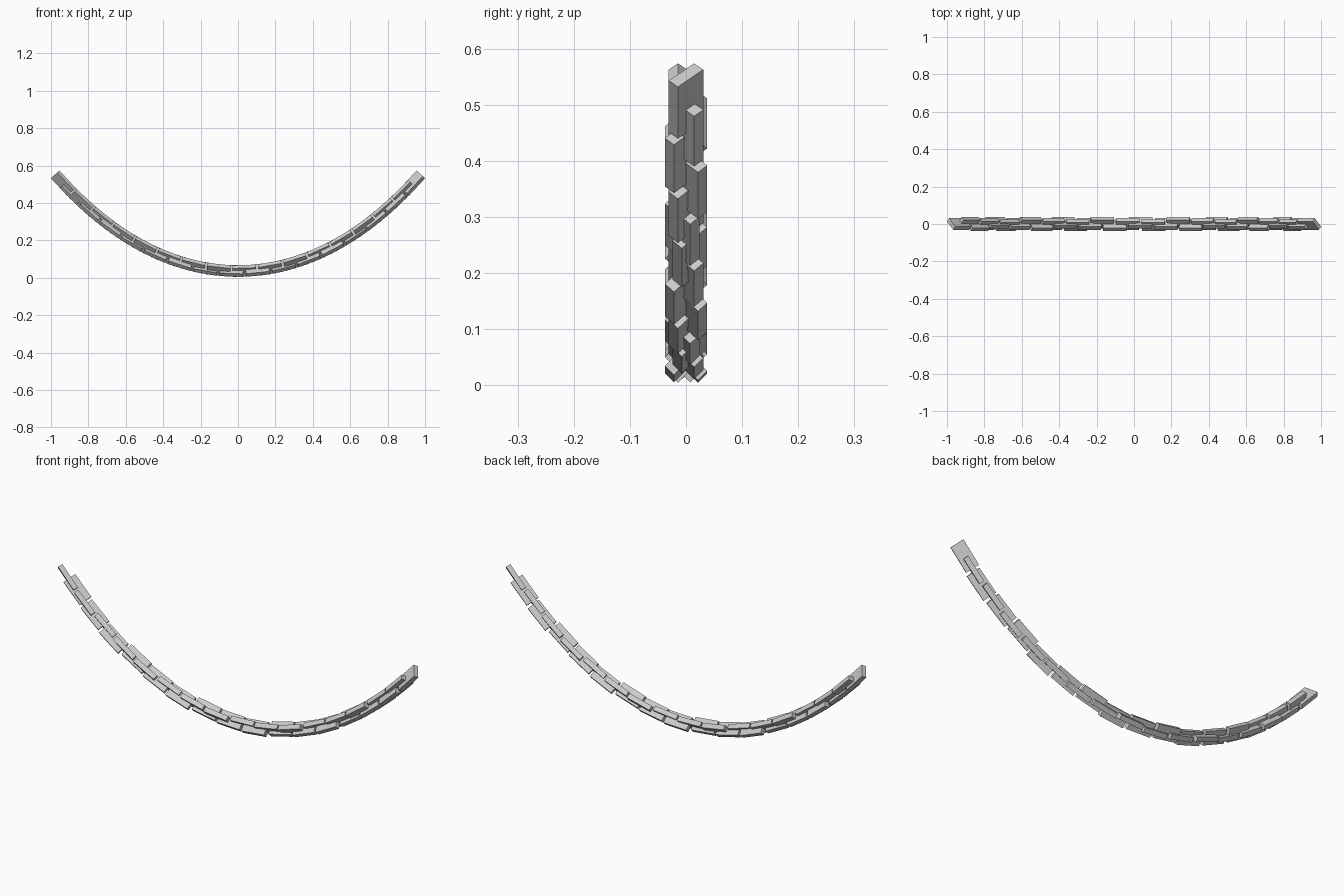
import bpy, math
from mathutils import Matrix, Vector

if "Cube" in bpy.data.objects:
    bpy.data.objects.remove(bpy.data.objects["Cube"])

LINKS = 32
LENGTH, WIDTH, THICK = 0.126, 0.064, 0.023
HALF_ARC = 1.14            # half of the hanging curve's arc length
LOW = 0.037                # height of the lowest point of the curve
SWAY = (0.0, 0.007, -0.007)  # repeating sideways offset


def add_link(name, x, y, z, slope, roll):
    bpy.ops.mesh.primitive_cube_add(size=1)
    ob = bpy.context.object
    ob.name = name
    ob.matrix_world = (Matrix.Translation(Vector((x, y, z)))
                       @ Matrix.Rotation(-slope, 4, 'Y')
                       @ Matrix.Rotation(roll, 4, 'X')
                       @ Matrix.Diagonal((LENGTH, WIDTH, THICK, 1)))


# Flat chain links along a catenary, alternately rolled to cross each other
pitch = (2 * HALF_ARC - LENGTH) / (LINKS - 1)
for i in range(LINKS):
    s = (i - (LINKS - 1) / 2) * pitch
    x = math.asinh(s)
    z = LOW + math.cosh(x) - 1
    y = SWAY[i % 3] if i < LINKS - 1 else 0
    roll = math.radians(45 if i % 2 else -45)
    add_link(f"chain_link_{i + 1:02d}", x, y, z, math.atan(s), roll)
